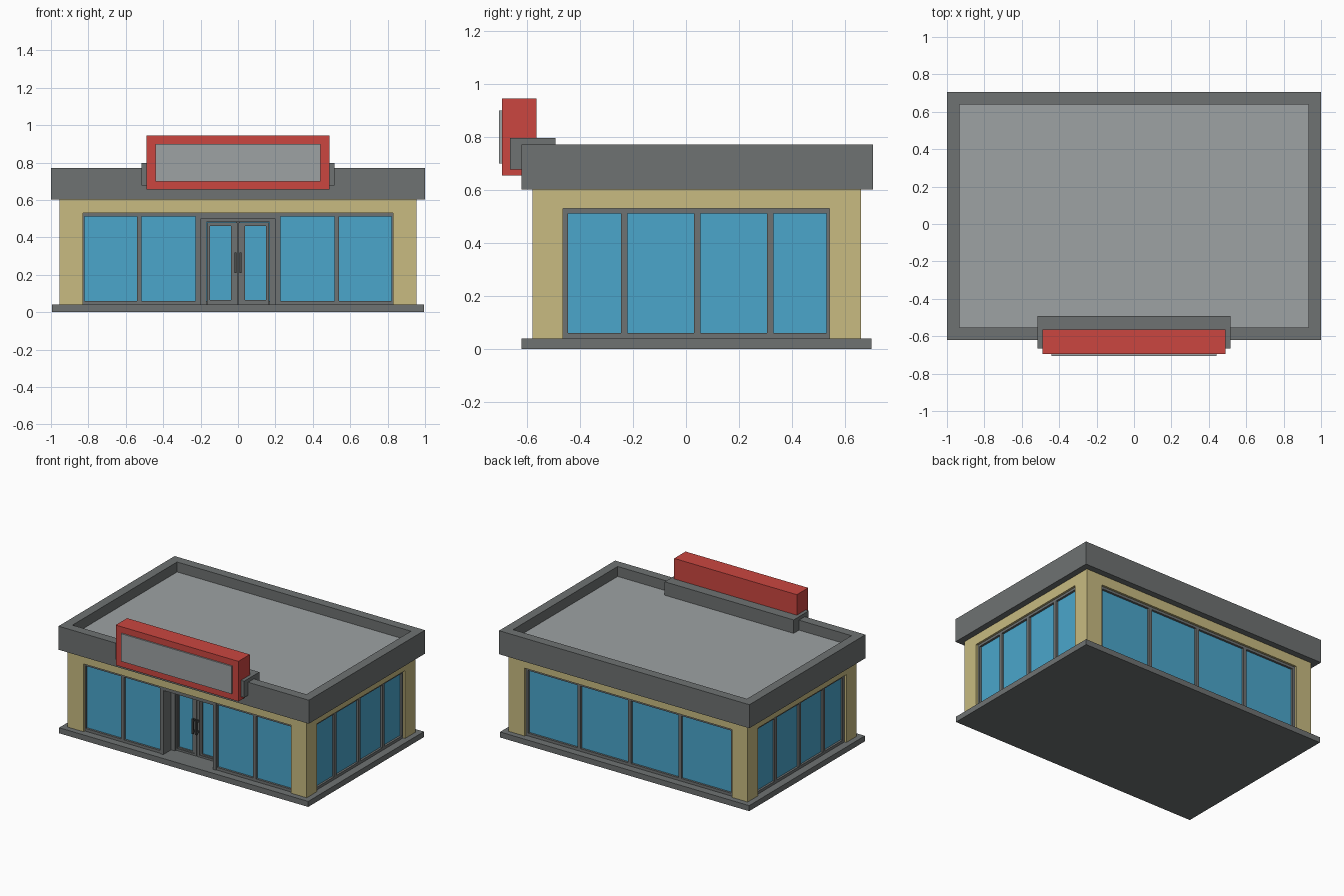
import bpy, bmesh

if "Cube" in bpy.data.objects:
    bpy.data.objects.remove(bpy.data.objects["Cube"])


def material(name, rgb):
    m = bpy.data.materials.new(name)
    m.diffuse_color = (*rgb, 1)
    m.use_nodes = True
    m.node_tree.nodes["Principled BSDF"].inputs["Base Color"].default_value = m.diffuse_color
    return m


GREY = material("dark grey", (0.156, 0.168, 0.168))
LIGHT = material("light grey", (0.34, 0.36, 0.37))
BEIGE = material("beige", (0.578, 0.497, 0.22))
BLUE = material("glass blue", (0.069, 0.381, 0.60))
RED = material("red", (0.597, 0.061, 0.051))
DARK = material("charcoal", (0.07, 0.075, 0.075))


def boxes(name, items, *mats):
    """One object made of boxes given as (x0, x1, y0, y1, z0, z1)."""
    bm = bmesh.new()
    for x0, x1, y0, y1, z0, z1 in items:
        verts = bmesh.ops.create_cube(bm, size=1)["verts"]
        for v in verts:
            v.co = ((x0 + x1) / 2 + v.co.x * (x1 - x0),
                    (y0 + y1) / 2 + v.co.y * (y1 - y0),
                    (z0 + z1) / 2 + v.co.z * (z1 - z0))
    mesh = bpy.data.meshes.new(name)
    bm.to_mesh(mesh)
    bm.free()
    for m in mats:
        mesh.materials.append(m)
    ob = bpy.data.objects.new(name, mesh)
    bpy.context.collection.objects.link(ob)
    return ob


# Outer wall planes
WX, Y0, Y1 = 0.955, -0.58, 0.66
TOP = 0.53


def on_wall(side, u0, u1, d0, d1, z0, z1):
    """Box at u0..u1 along a wall, d0..d1 deep behind its outer plane."""
    return {
        "front": (u0, u1, Y0 + d0, Y0 + d1, z0, z1),
        "back": (u0, u1, Y1 - d1, Y1 - d0, z0, z1),
        "right": (WX - d1, WX - d0, u0, u1, z0, z1),
        "left": (-WX + d0, -WX + d1, u0, u1, z0, z1),
    }[side]


def window_band(name, side, u0, u1, panes):
    """Frame with rails and mullions around recessed panes."""
    edges = [u0] + [e for p in panes for e in p] + [u1]
    bars = [(edges[i], edges[i + 1]) for i in range(0, len(edges), 2)]
    frame = [on_wall(side, a, b, 0.015, 0.06, 0.04, TOP) for a, b in bars]
    for a, b in panes:
        frame.append(on_wall(side, a, b, 0.015, 0.06, 0.04, 0.06))
        frame.append(on_wall(side, a, b, 0.015, 0.06, 0.512, TOP))
    boxes(name + "_window_frame", frame, GREY)
    boxes(name + "_window_glass",
          [on_wall(side, a, b, 0.03, 0.05, 0.06, 0.512) for a, b in panes], BLUE)


# Base slab
boxes("base_slab", [(-0.995, 0.995, -0.62, 0.70, 0, 0.04)], GREY)

# Corner piers and wall band above the windows
boxes("corner_piers",
      [(min(s * 0.828, s * WX), max(s * 0.828, s * WX), a, b, 0.04, TOP)
       for s in (-1, 1) for a, b in ((Y0, -0.465), (0.542, Y1))], BEIGE)
boxes("wall_band", [(-WX, WX, Y0, Y1, TOP, 0.605)], BEIGE)

# Windows on all four sides
side_panes = [(-0.445, -0.245), (-0.22, 0.03), (0.055, 0.305), (0.33, 0.53)]
for side in ("right", "left"):
    window_band(side, side, -0.465, 0.542, side_panes)
window_band("back", "back", -0.828, 0.828,
            [(-0.81, -0.415), (-0.39, -0.012), (0.012, 0.39), (0.415, 0.81)])
window_band("front_left", "front", -0.828, -0.2, [(-0.82, -0.54), (-0.515, -0.228)])
window_band("front_right", "front", 0.2, 0.828, [(0.228, 0.515), (0.54, 0.82)])

# Recessed entrance: jambs, header and door frame
boxes("entrance_surround", [
    on_wall("front", -0.225, -0.198, 0.01, 0.16, 0.04, TOP),
    on_wall("front", 0.198, 0.225, 0.01, 0.16, 0.04, TOP),
    on_wall("front", -0.198, 0.198, 0.015, 0.16, 0.50, TOP),
    on_wall("front", -0.198, -0.168, 0.10, 0.16, 0.04, 0.50),
    on_wall("front", 0.168, 0.198, 0.10, 0.16, 0.04, 0.50),
    on_wall("front", -0.168, 0.168, 0.10, 0.16, 0.482, 0.50),
], GREY)

# Double doors with glass, dark seals and pull handles
for s, label in ((-1, "left"), (1, "right")):
    def leaf(a, b, d0, d1, z0, z1):
        u, v = sorted((s * a, s * b))
        return on_wall("front", u, v, d0, d1, z0, z1)

    boxes(label + "_door_leaf", [
        leaf(0.003, 0.02, 0.11, 0.15, 0.042, 0.48),
        leaf(0.158, 0.167, 0.11, 0.15, 0.042, 0.48),
        leaf(0.02, 0.158, 0.11, 0.15, 0.042, 0.056),
        leaf(0.02, 0.158, 0.11, 0.15, 0.474, 0.48)], GREY)
    boxes(label + "_door_seal", [
        leaf(0.02, 0.038, 0.115, 0.15, 0.056, 0.474),
        leaf(0.15, 0.158, 0.115, 0.15, 0.056, 0.474),
        leaf(0.038, 0.15, 0.115, 0.15, 0.056, 0.066),
        leaf(0.038, 0.15, 0.115, 0.15, 0.462, 0.474)], GREY)
    boxes(label + "_door_glass", [leaf(0.038, 0.15, 0.125, 0.14, 0.066, 0.462)], BLUE)
    boxes(label + "_door_handle", [
        leaf(0.008, 0.02, 0.08, 0.092, 0.21, 0.32),
        leaf(0.008, 0.02, 0.09, 0.112, 0.22, 0.232),
        leaf(0.008, 0.02, 0.09, 0.112, 0.298, 0.31)], DARK)

# Roof with parapet: inset the top face and sink it
roof = boxes("roof", [(-1, 1, -0.62, 0.705, 0.602, 0.772)], GREY, LIGHT)
bm = bmesh.new()
bm.from_mesh(roof.data)
bm.normal_update()
deck = max(bm.faces, key=lambda f: f.calc_center_median().z)
bmesh.ops.inset_region(bm, faces=[deck], thickness=0.093)
sunk = bmesh.ops.extrude_face_region(bm, geom=[deck])["geom"]
floor = next(g for g in sunk if isinstance(g, bmesh.types.BMFace))
for v in floor.verts:
    v.co.z -= 0.072
floor.material_index = 1
if deck.is_valid:
    bmesh.ops.delete(bm, geom=[deck], context='FACES_ONLY')
bmesh.ops.recalc_face_normals(bm, faces=bm.faces)
bm.to_mesh(roof.data)
bm.free()

# Rooftop sign: bracket, red box and blank panel
boxes("sign_bracket", [(-0.515, 0.515, -0.665, -0.493, 0.678, 0.797)], GREY)
boxes("sign_box", [(-0.49, 0.49, -0.695, -0.565, 0.655, 0.945)], RED)
boxes("sign_panel", [(-0.442, 0.442, -0.705, -0.69, 0.70, 0.90)], LIGHT)
